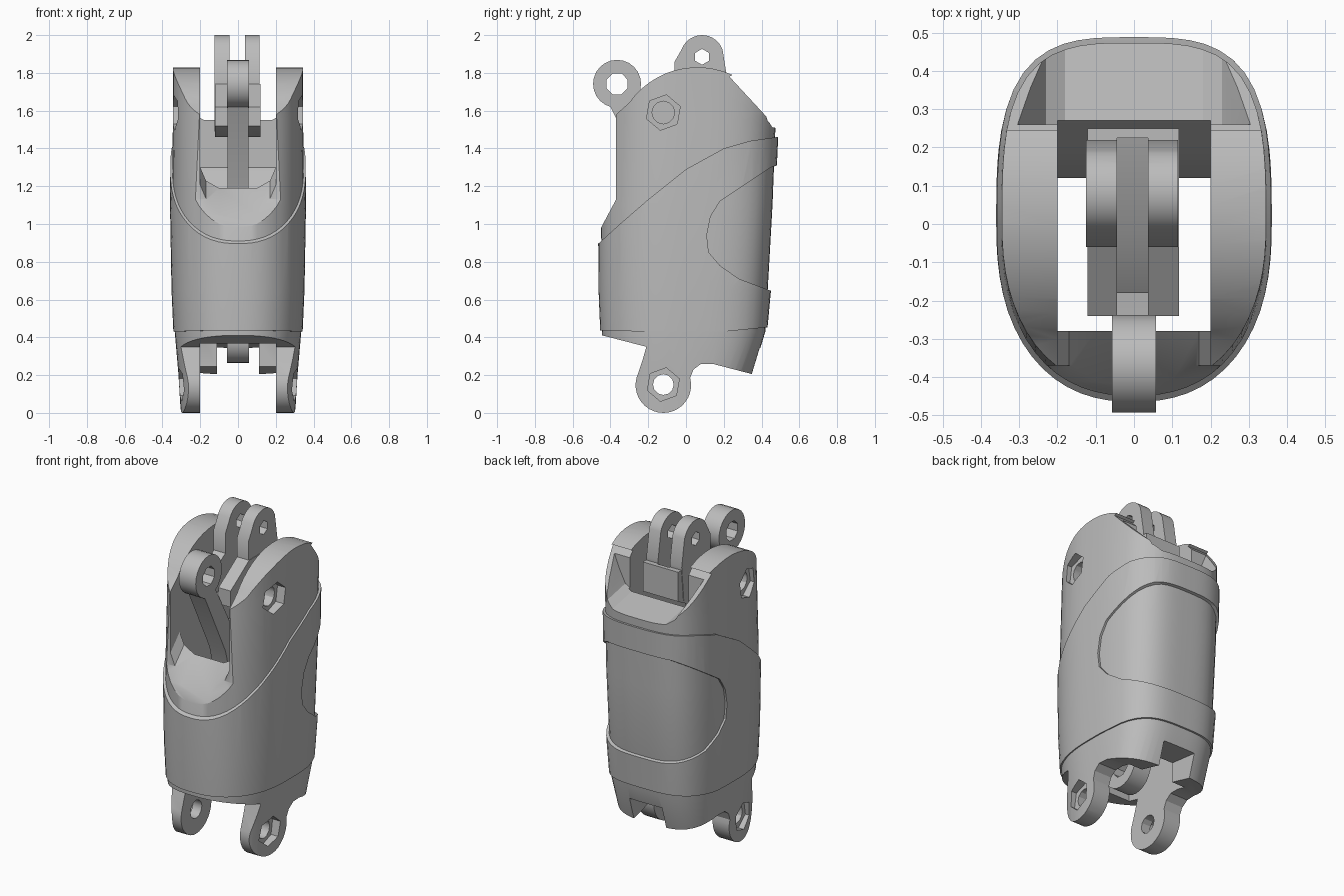
import bpy, bmesh
from math import sin, cos, pi, radians

cube = bpy.data.objects.get("Cube")
if cube:
    bpy.data.objects.remove(cube)

grey = bpy.data.materials.new("plain grey")
grey.use_nodes = True
grey.diffuse_color = (0.5, 0.5, 0.5, 1)
grey.node_tree.nodes["Principled BSDF"].inputs["Base Color"].default_value = (0.5, 0.5, 0.5, 1)


def solid(name, rings):
    """Closed skin through a list of equal-length point rings."""
    bm = bmesh.new()
    rows = [[bm.verts.new(p) for p in ring] for ring in rings]
    n = len(rows[0])
    for a, b in zip(rows, rows[1:]):
        for i in range(n):
            j = (i + 1) % n
            bm.faces.new((a[i], a[j], b[j], b[i]))
    bm.faces.new(rows[0][::-1])
    bm.faces.new(rows[-1])
    bmesh.ops.recalc_face_normals(bm, faces=bm.faces)
    mesh = bpy.data.meshes.new(name)
    bm.to_mesh(mesh)
    bm.free()
    mesh.materials.append(grey)
    ob = bpy.data.objects.new(name, mesh)
    bpy.context.collection.objects.link(ob)
    return ob


def side_prism(name, pts, x0, x1):
    """Side outline (y, z) pushed across x."""
    return solid(name, [[(x, y, z) for y, z in pts] for x in (x0, x1)])


def scoop(name, half, y0, y1, ref, slope):
    """Half U outline (x, z), mirrored and run along y on a slope."""
    pts = half + [(-x, z) for x, z in reversed(half)]
    return solid(name, [[(x, y, z + (y - ref) * slope) for x, z in pts] for y in (y0, y1)])


def arc(cy, cz, r, a0, a1, n):
    return [(cy + r * cos(radians(a0 + (a1 - a0) * i / n)),
             cz + r * sin(radians(a0 + (a1 - a0) * i / n))) for i in range(n + 1)]


def disc(cy, cz, r, n, turn=0):
    return arc(cy, cz, r, turn, turn + 360, n)[:-1]


def combine(ob, other, mode="DIFFERENCE"):
    mod = ob.modifiers.new("combine", "BOOLEAN")
    mod.operation, mod.solver, mod.object = mode, "EXACT", other
    bpy.context.view_layer.objects.active = ob
    bpy.ops.object.modifier_apply(modifier=mod.name)
    bpy.data.objects.remove(other)


def loft(name, levels):
    """Rounded plan, fuller at the back; levels are (z, half width, front, back)."""
    rings = []
    for z, w, front, back in levels:
        ring = []
        for i in range(64):
            c, s = cos(2 * pi * i / 64), sin(2 * pi * i / 64)
            n = 3.3 if s > 0 else 2.35
            k = (abs(c) ** n + abs(s) ** n) ** (-1 / n)
            ring.append((w * c * k, (back if s > 0 else front) * s * k, z))
        rings.append(ring)
    return solid(name, rings)


def cavity():
    return side_prism("cavity_cutter", [
        (-.28, -.1), (-.28, 2.1), (.27, 2.1), (.27, 1.3), (.2, 1.2), (.12, 1.05),
        (.12, .6), (.2, .42), (.2, -.1)], -.2, .2)


def front_scoop():
    return scoop("front_scoop_cutter", [(.2, 2.3), (.2, 1.3), (.17, 1.23), (.1, 1.19)],
                 -.7, -.2, -.28, 1.05)


# Inner body with rounded cheeks above and hinge lugs below
body = loft("inner_body", [
    (-.05, .3, .42, .3), (.2, .315, .43, .35), (.43, .335, .445, .42),
    (1.1, .348, .45, .458), (1.55, .345, .43, .475), (1.95, .345, .41, .475)])
outline = [(-.5, .425), (-.21, .35), (-.23, .28)]
outline += arc(-.12, .147, .147, 165, 375, 20)
outline += [(.04, .23), (.08, .26), (.14, .26), (.37, .2), (.6, .4), (.6, 1.38), (.23, 1.78)]
outline += arc(.06, 1.39, .44, 65, 145, 12)
outline += [(-.37, 1.58), (-.37, 1.13), (-.45, .98), (-.5, .9)]
combine(body, side_prism("outline_cutter", outline, -.6, .6), "INTERSECT")
combine(body, cavity())
combine(body, front_scoop())
combine(body, scoop("back_scoop_cutter", [
    (.36, 2.2), (.335, 1.84), (.31, 1.76), (.27, 1.66), (.23, 1.58), (.18, 1.55)],
    .26, .7, .27, -.2))
combine(body, side_prism("notch_cutter", [(.1, -.1), (.6, -.1), (.6, .32), (.1, .38)], -.11, .11))

# Hinge holes with hexagonal pockets
for cy, cz, hole, pocket, wall in ((-.12, 1.59, .06, .095, .29), (-.12, .15, .055, .09, .26)):
    combine(body, side_prism("hole_cutter", disc(cy, cz, hole, 12), -.6, .6))
    for side in (-1, 1):
        combine(body, side_prism("hex_cutter", disc(cy, cz, pocket, 6, 20), side * wall, side * .6))

# Outer sleeve, cut on a rising curve and open at the back
sleeve = loft("outer_sleeve", [
    (.38, .34, .452, .425), (.65, .352, .463, .45), (1.1, .36, .466, .472), (1.55, .356, .455, .492)])
combine(sleeve, side_prism("sleeve_outline", [
    (-.6, .44), (-.2, .43), (.2, .43), (.6, .47), (.6, 1.47), (.48, 1.46), (.34, 1.44),
    (.2, 1.4), (0, 1.29), (-.2, 1.13), (-.35, 1.0), (-.46, .9), (-.6, .78)], -.6, .6), "INTERSECT")
combine(sleeve, side_prism("window_cutter", [
    (.6, 1.35), (.45, 1.3), (.3, 1.2), (.18, 1.12), (.13, 1.04), (.11, .94), (.12, .85),
    (.18, .78), (.28, .71), (.44, .65), (.6, .61)], -.6, .6))
combine(sleeve, cavity())
combine(sleeve, front_scoop())

# Pull rod: an eye at each end of a bent strip
rod = side_prism("pull_rod", [
    (-.42, 1.66), (-.31, 1.66), (-.1, 1.28), (.0, .85), (.0, .4), (-.1, .4), (-.1, .85),
    (-.2, 1.22)][::-1], -.055, .055)
for cy, cz in ((-.365, 1.742), (-.05, .39)):
    combine(rod, side_prism("rod_eye", disc(cy, cz, .127, 24), -.057, .057), "UNION")
    combine(rod, side_prism("eye_cutter", disc(cy, cz, .06, 8, 22), -.2, .2))

# Rocker block carrying a forked eye
rocker = side_prism("rocker_block", [
    (-.24, 1.52), (-.24, 1.62), (-.06, 1.74), (.25, 1.74), (.25, 1.56), (.1, 1.48), (-.1, 1.46)],
    -.122, .118)
for x0, x1 in ((-.125, -.044), (.036, .115)):
    plate = arc(.085, 1.885, .115, 20, 160, 14) + [(-.06, 1.86), (-.06, 1.6), (.0, 1.49), (.2, 1.55), (.22, 1.76)]
    combine(rocker, side_prism("fork_plate", plate, x0, x1), "UNION")
combine(rocker, side_prism("fork_hole_cutter", disc(.085, 1.885, .042, 6, 30), -.3, .3))
combine(rocker, side_prism("fork_slot_cutter", [(-.3, 1.4), (-.02, 1.62), (.225, 1.7), (.225, 2.1), (-.3, 2.1)],
                           -.044, .036))

# Smooth shading with sharp edges kept
bpy.ops.object.select_all(action="DESELECT")
for ob in (body, sleeve, rod, rocker):
    ob.select_set(True)
bpy.context.view_layer.objects.active = body
bpy.ops.object.shade_smooth_by_angle(angle=radians(30))
